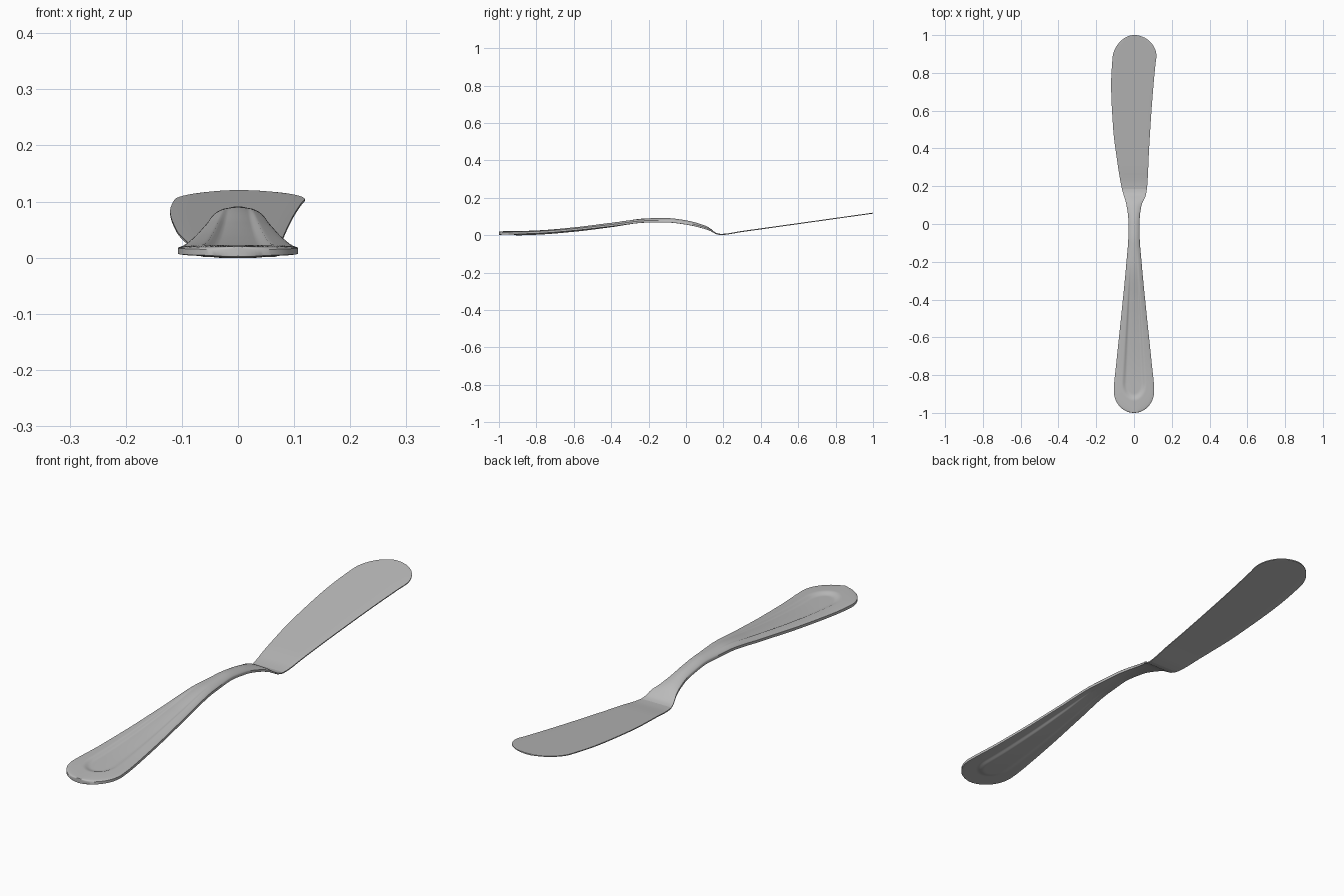
import bpy, math

if "Cube" in bpy.data.objects:
    bpy.data.objects.remove(bpy.data.objects["Cube"])

steel = bpy.data.materials.new("steel grey")
steel.diffuse_color = (0.5, 0.5, 0.5, 1)
steel.use_nodes = True
steel.node_tree.nodes["Principled BSDF"].inputs["Base Color"].default_value = steel.diffuse_color

# Profiles along the length: (y, value)
LEFT = [(-1, .109), (-.88, .107), (-.72, .092), (-.46, .065), (-.2, .040), (-.06, .030), (.02, .030),
        (.10, .040), (.19, .065), (.34, .09), (.5, .11), (.74, .121), (.9, .112), (1, .10)]
RIGHT = [(-1, .109), (-.88, .107), (-.72, .092), (-.46, .065), (-.2, .040), (-.06, .030), (.02, .030),
         (.10, .040), (.15, .062), (.2, .070), (.4, .08), (.66, .097), (.84, .113), (.9, .120), (1, .122)]
HEIGHT = [(-1, .009), (-.8, .015), (-.6, .030), (-.4, .052), (-.2, .073), (-.1, .073), (0, .062),
          (.08, .044), (.13, .027), (.16, .009), (.185, .004), (.3, .020), (1, .118)]
THICK = [(-1, .015), (-.2, .014), (.1, .012), (.17, .006), (1, .005)]
CROWN = [(-1, .004), (-.7, .006), (-.3, .012), (0, .011), (.1, .008), (.16, .001), (.2, 0), (1, 0)]


def smooth(t):
    t = min(max(t, 0), 1)
    return t * t * (3 - 2 * t)


def curve(pts, y):
    """Monotone cubic interpolation through the profile points."""
    n = len(pts)
    d = [(pts[i + 1][1] - pts[i][1]) / (pts[i + 1][0] - pts[i][0]) for i in range(n - 1)]
    i = 0
    while i < n - 2 and y > pts[i + 1][0]:
        i += 1

    def slope(k):
        if k == 0 or k == n - 1:
            return d[min(k, n - 2)]
        a, b = d[k - 1], d[k]
        return 0 if a * b <= 0 else 2 * a * b / (a + b)
    h = pts[i + 1][0] - pts[i][0]
    t = (y - pts[i][0]) / h
    return (pts[i][1] * (1 + 2 * t) * (1 - t) ** 2 + slope(i) * h * t * (1 - t) ** 2
            + pts[i + 1][1] * t * t * (3 - 2 * t) + slope(i + 1) * h * t * t * (t - 1))


def tip(y, start, length):
    """Rounds the outline off at an end."""
    q = min(max((y - start) / length, 0), 1)
    return math.sqrt(max(1 - q * q, 0))


def section(y, cols):
    """Closed cross-section ring: top left to right, then underside back."""
    ends = max(tip(-y, .88, .12) * tip(y, .88, .12), .01)
    wl, wr = curve(LEFT, y) * ends, curve(RIGHT, y) * ends
    zc, half, crown = curve(HEIGHT, y), curve(THICK, y) / 2, curve(CROWN, y)
    inner = .54 * curve(LEFT, y)
    top, under = [], []
    for c in range(cols + 1):
        u = -math.cos(math.pi * c / cols) * .35 + (2 * c / cols - 1) * .65
        x = u * (wr if u > 0 else wl)
        q = math.hypot(x / inner, max(0, -.84 - y) / .085)
        dip = .0085 * smooth((1.12 - q) / .4) * smooth((-.1 - y) / .4)
        edge = half * (1 - .3 * abs(u) ** 16)
        dome = crown * (1 - u * u)
        top.append((x, y, zc + edge + dome - dip))
        under.append((x, y, zc - edge + .4 * dome - .8 * dip))
    return top + under[::-1]


def loft(name, stations, cols):
    rings = [section(y, cols) for y in stations]
    n, m = len(rings[0]), len(rings)
    faces = [(r * n + k, r * n + (k + 1) % n, (r + 1) * n + (k + 1) % n, (r + 1) * n + k)
             for r in range(m - 1) for k in range(n)]
    for r, flip in ((0, False), (m - 1, True)):      # end caps
        for c in range(cols):
            f = (r * n + c, r * n + n - 1 - c, r * n + n - 2 - c, r * n + c + 1)
            faces.append(f[::-1] if flip else f)
    mesh = bpy.data.meshes.new(name)
    mesh.from_pydata([v for ring in rings for v in ring], [], faces)
    mesh.flip_normals()
    mesh.materials.append(steel)
    ob = bpy.data.objects.new(name, mesh)
    bpy.context.collection.objects.link(ob)
    bpy.context.view_layer.objects.active = ob
    ob.select_set(True)
    bpy.ops.object.shade_smooth_by_angle(angle=math.radians(35))
    ob.select_set(False)


JOIN = .185
# Handle: stamped recess, domed neck, stations packed towards the tip
loft("handle", [-1 + (JOIN + 1) * (i / 130) ** 1.5 for i in range(131)], 40)
# Blade: thin flat spreader, stations packed towards the rounded end
loft("blade", [1 - (1 - JOIN) * (1 - i / 60) ** 2 for i in range(61)], 12)
